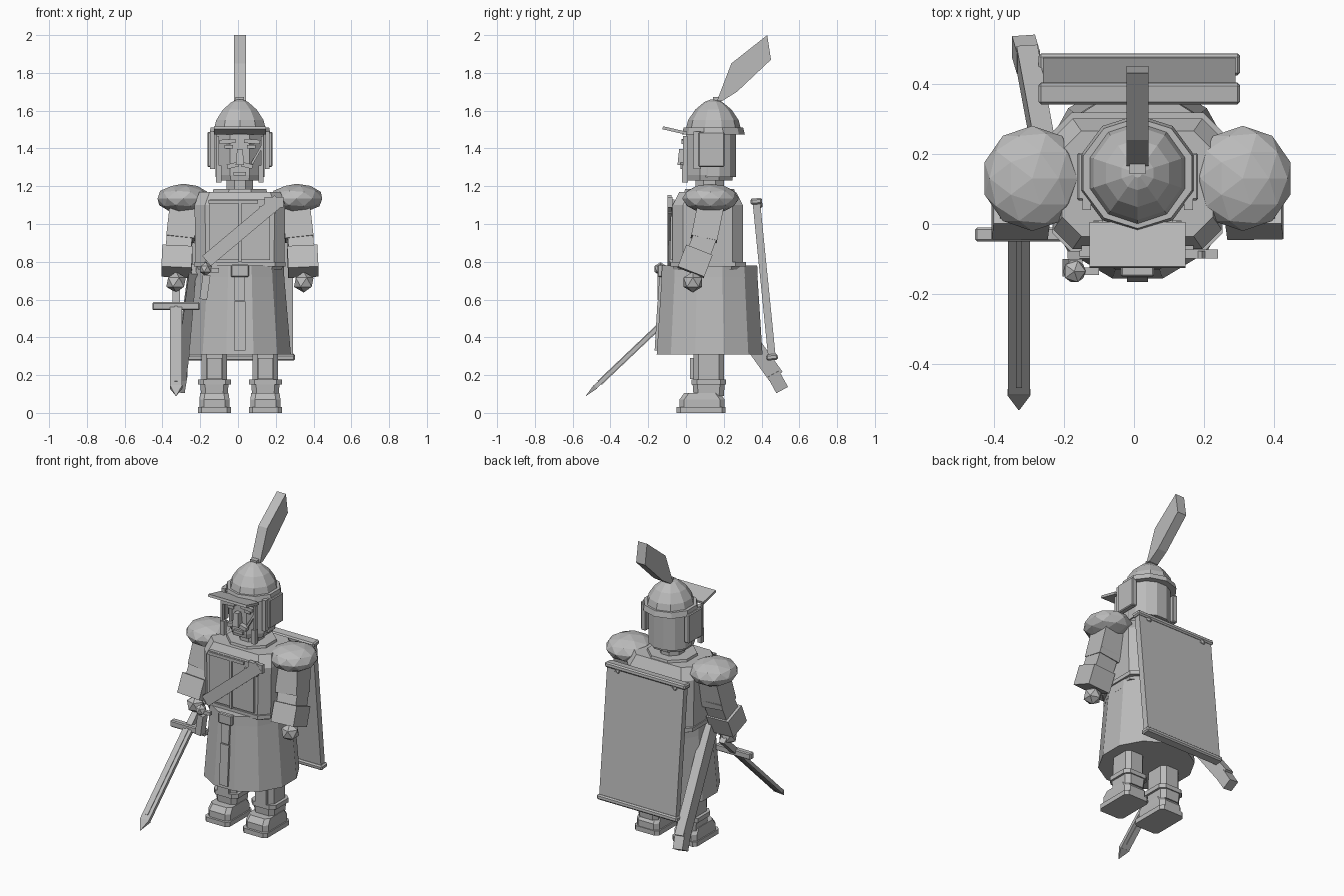
import bpy, bmesh, math
from mathutils import Vector, Matrix, Euler

if "Cube" in bpy.data.objects:
    bpy.data.objects.remove(bpy.data.objects["Cube"], do_unlink=True)

CX = 0.01   # the body's own middle line
CY = 0.125  # the body's depth middle

grey = bpy.data.materials.new("plain_grey")
grey.use_nodes = True
grey.diffuse_color = (0.5, 0.5, 0.5, 1)
grey.node_tree.nodes["Principled BSDF"].inputs["Base Color"].default_value = (0.5, 0.5, 0.5, 1)


def finish(name, bm, matrix=Matrix()):
    bmesh.ops.recalc_face_normals(bm, faces=bm.faces)
    mesh = bpy.data.meshes.new(name)
    bm.to_mesh(mesh)
    bm.free()
    mesh.materials.append(grey)
    ob = bpy.data.objects.new(name, mesh)
    ob.matrix_world = Matrix.Translation((CX, 0, 0)) @ matrix
    bpy.context.collection.objects.link(ob)
    return ob


def box(name, center, size, rot=(0, 0, 0), bevel=0, taper=1):
    """Box with rotation in degrees; taper scales the top."""
    bm = bmesh.new()
    bmesh.ops.create_cube(bm, size=1)
    for v in bm.verts:
        k = taper if v.co.z > 0 else 1
        v.co = Vector((v.co.x * size[0] * k, v.co.y * size[1] * k, v.co.z * size[2]))
    if bevel:
        bmesh.ops.bevel(bm, geom=bm.edges[:], offset=bevel, segments=1, affect='EDGES')
    turn = Euler([math.radians(a) for a in rot]).to_matrix().to_4x4()
    return finish(name, bm, Matrix.Translation(center) @ turn)


def bar(name, a, b, w, d, taper=1):
    """Box running from point a to point b."""
    a, b = Vector(a), Vector(b)
    axis = b - a
    z = axis.normalized()
    x = Vector((1, 0, 0))
    x = (x - z * x.dot(z)).normalized()
    y = z.cross(x)
    ob = box(name, (0, 0, 0), (w, d, axis.length), taper=taper)
    turn = Matrix((x, y, z)).transposed().to_4x4()
    ob.matrix_world = Matrix.Translation((a + b) / 2 + Vector((CX, 0, 0))) @ turn
    return ob


def ring(n, hx, hy):
    """Polygon with flat sides to the front and flanks."""
    r = 1 / math.cos(math.pi / n)
    return [(hx * r * math.cos((i + .5) * math.tau / n),
             hy * r * math.sin((i + .5) * math.tau / n)) for i in range(n)]


def chamfered(c, hx, hy):
    """Rectangle with cut corners."""
    return [(hx, hy - c), (hx - c, hy), (c - hx, hy), (-hx, hy - c),
            (-hx, c - hy), (c - hx, -hy), (hx - c, -hy), (hx, c - hy)]


def loft(name, shape, arg, levels, x=0, y=CY):
    """Stack of (z, half width, half depth) cross-sections, capped."""
    bm = bmesh.new()
    rows = [[bm.verts.new((px + x, py + y, z)) for px, py in shape(arg, hx, hy)]
            for z, hx, hy in levels]
    n = len(rows[0])
    for lo, hi in zip(rows, rows[1:]):
        for i in range(n):
            j = (i + 1) % n
            bm.faces.new((lo[i], lo[j], hi[j], hi[i]))
    bm.faces.new(rows[0])
    bm.faces.new(rows[-1])
    return finish(name, bm)


def ball(name, center, radius, detail=1):
    bm = bmesh.new()
    bmesh.ops.create_icosphere(bm, subdivisions=detail, radius=1)
    bmesh.ops.scale(bm, vec=radius, verts=bm.verts)
    return finish(name, bm, Matrix.Translation(center))


# Boots and legs, arms, shoulders, helmet cheeks: mirrored pairs
for s, side in ((1, "left"), (-1, "right")):
    lx = s * .135
    loft(side + "_boot_sole", chamfered, .02, [(0, .088, .13), (.03, .088, .13)], lx, .08)
    loft(side + "_boot_foot", chamfered, .025, [(.03, .08, .12), (.07, .08, .12), (.105, .075, .095)], lx, .085)
    loft(side + "_boot_shaft", chamfered, .025, [(.09, .07, .08), (.155, .075, .085)], lx, .12)
    loft(side + "_boot_cuff", chamfered, .03, [(.15, .088, .092), (.178, .088, .092)], lx, .12)
    loft(side + "_leg", chamfered, .025, [(.17, .068, .08), (.45, .068, .08)], lx, .12)
    box(side + "_knee_plate", (lx, .035, .235), (.08, .025, .11))

    ball(side + "_shoulder_guard", (s * .3, .13, 1.135), (.143, .15, .078), 2)
    bar(side + "_upper_arm", (s * .29, .14, 1.14), (s * .315, .095, .92), .15, .14)
    bar(side + "_forearm", (s * .315, .115, .97), (s * .33, .05, .80), .135, .125)
    bar(side + "_arm_cuff", (s * .33, .07, .86), (s * .336, .025, .745), .16, .15)
    ball(side + "_hand", (s * .338, .036, .692), (.058, .058, .055), 1)

    box(side + "_cheek_guard", (s * .155, .135, 1.395), (.035, .135, .185), bevel=.005)
    box(side + "_cheek_strap", (s * .145, .06, 1.39), (.025, .04, .2))
    box(side + "_jaw_flap", (s * .112, -.005, 1.265), (.028, .03, .09))
    box(side + "_face_edge", (s * .118, -.004, 1.38), (.014, .025, .17))
    box(side + "_brow", (s * .065, -.01, 1.437), (.085, .025, .022), (0, s * 4, 0))
    box(side + "_eye", (s * .06, -.003, 1.41), (.045, .012, .018))
    box(side + "_moustache", (s * .038, -.015, 1.31), (.06, .03, .024), (0, s * 14, 0))
    ball(side + "_shield_rivet", (s * .205, .385, 1.10), (.026, .022, .022))

# Skirt and belt
loft("skirt", ring, 12, [(.31, .27, .28), (.775, .23, .25)])
loft("belt", ring, 12, [(.72, .235, .255), (.78, .232, .252)])
box("belt_buckle", (0, -.135, .752), (.095, .03, .065), bevel=.005)
bar("skirt_plate", (0, -.157, .33), (0, -.142, .59), .06, .018)
box("belt_tab", (0, -.135, .66), (.055, .02, .13), (-4, 0, 0))

# Torso, collar and neck
loft("torso", chamfered, .055, [(.76, .222, .18), (.80, .235, .186), (1.1, .24, .186), (1.17, .215, .15)], y=.115)
loft("waist_band", chamfered, .055, [(.775, .242, .2), (.80, .242, .2)], y=.118)
loft("collar", ring, 8, [(1.14, .15, .14), (1.185, .14, .13)])
loft("neck", ring, 8, [(1.17, .07, .075), (1.25, .07, .075)])
box("chest_plate", (0, -.072, .97), (.32, .02, .32))
box("chest_ridge", (0, -.08, .96), (.016, .02, .32))
box("chest_bar", (-.035, -.084, 1.118), (.26, .018, .02))
box("chest_clasp", (.145, -.084, 1.075), (.09, .022, .035))
box("sash", (.015, -.088, .965), (.5, .022, .07), (0, -40, 0))
box("sash_upper_end", (.18, -.085, 1.115), (.1, .026, .055))

# Head and helmet
loft("head", ring, 8, [(1.23, .115, .12), (1.26, .125, .125), (1.49, .125, .125)])
loft("neck_guard", ring, 12, [(1.25, .13, .118), (1.49, .13, .118)], y=.147)
box("nose", (0, -.02, 1.355), (.045, .05, .085), taper=.65)
box("mouth", (0, -.005, 1.265), (.065, .02, .018))
box("scar", (.09, -.005, 1.365), (.012, .014, .11), (0, 30, 0))
loft("helmet_rim", ring, 10, [(1.475, .162, .158), (1.51, .155, .15)], y=.145)
loft("helmet_dome", ring, 10, [(1.49, .14, .142), (1.55, .125, .127), (1.605, .09, .092),
                               (1.645, .045, .046), (1.66, .012, .012)], y=.145)
box("visor", (0, -.06, 1.495), (.275, .13, .016), (-13, 0, 0))
box("plume_socket", (0, .165, 1.66), (.045, .045, .025))

# Plume: a side profile given thickness
bm = bmesh.new()
profile = [(.165, 1.655), (.24, 1.85), (.43, 2.0), (.45, 1.87), (.27, 1.70), (.19, 1.65)]
face = bm.faces.new([bm.verts.new((-.032, y, z)) for y, z in profile])
out = bmesh.ops.extrude_face_region(bm, geom=[face])
bmesh.ops.translate(bm, vec=(.064, 0, 0), verts=[g for g in out["geom"] if isinstance(g, bmesh.types.BMVert)])
finish("plume", bm)

# Shield on the back
top, low = Vector((.005, .372, 1.12)), Vector((.005, .455, .295))
bar("shield", low, top, .55, .04)
for name, p in (("shield_top_bar", top), ("shield_bottom_bar", low)):
    box(name, p, (.575, .062, .032), (5.7, 0, 0), bevel=.008)

# Sword held forward in the right hand
sx = -.338
aim = Vector((0, -.5, -.475)).normalized()
guard = Vector((sx, -.03, .565))
neck = guard + aim * .62
tip = guard + aim * .69
bar("sword_grip", guard - aim * .17, guard, .04, .035)
box("sword_guard", guard, (.25, .04, .042), (0, 0, 0), bevel=.006)
bar("sword_blade", guard, neck, .062, .022)
bar("sword_ridge", guard, neck - aim * .03, .018, .03)
bar("sword_point", neck, tip, .066, .026, taper=.04)

# Scabbard at the right hip, with a small dagger on the belt
bar("scabbard", (-.24, .07, .76), (-.315, .475, .195), .06, .085)
bar("scabbard_tip", (-.311, .46, .21), (-.325, .507, .125), .066, .07)
ball("dagger_pommel", (-.18, -.135, .762), (.036, .036, .036))
box("dagger_stem", (-.135, -.135, .755), (.05, .022, .022))
box("dagger_sheath", (-.185, -.125, .665), (.04, .05, .13), (0, 8, 0))
